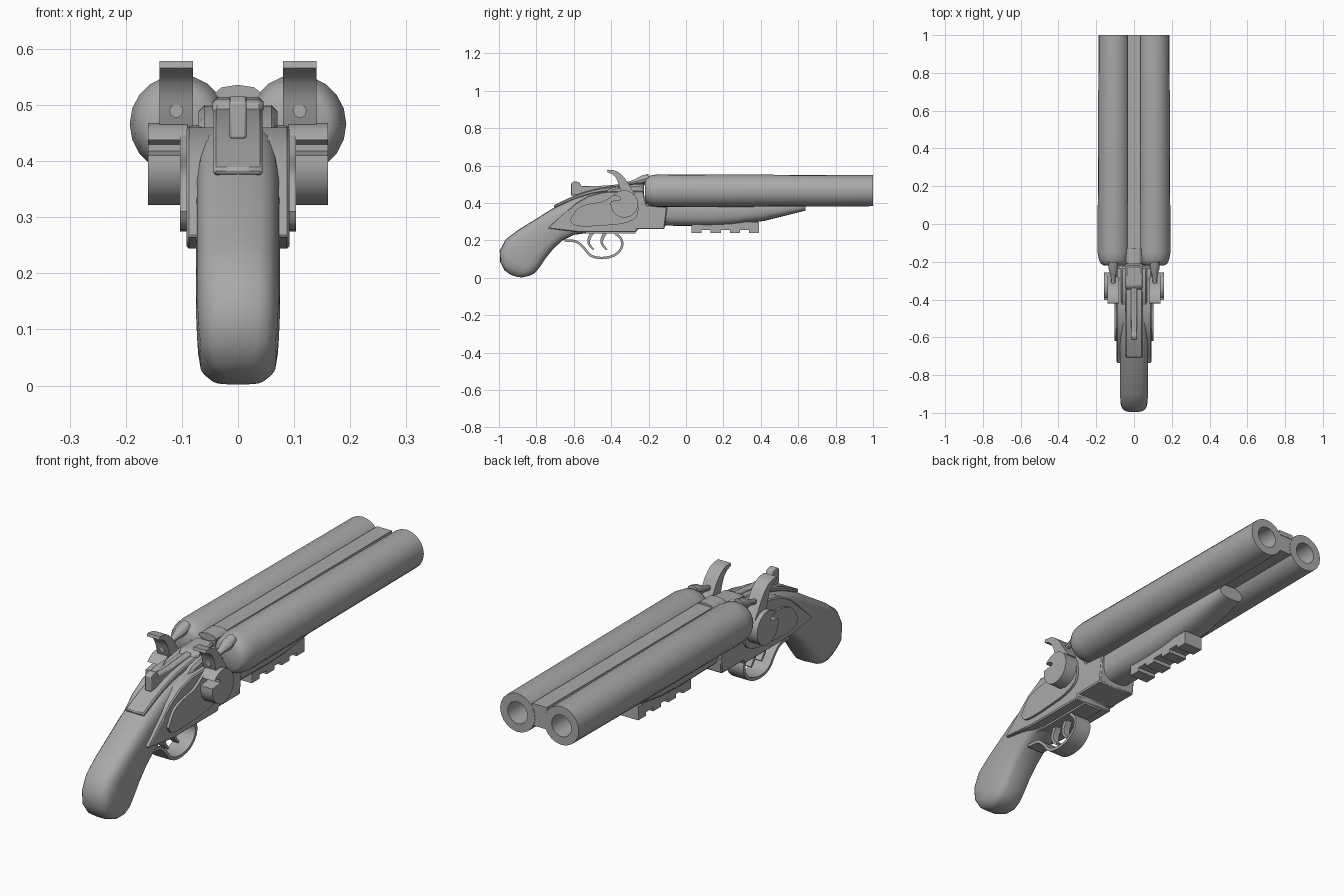
import bpy, bmesh, math
from mathutils import Vector

# Sizes below are given in hundredths of a unit
UNIT = 0.01
default_cube = bpy.data.objects.get("Cube")
if default_cube:
    bpy.data.objects.remove(default_cube, do_unlink=True)

metal = bpy.data.materials.new("plain grey")
metal.use_nodes = True
GREY = (0.4, 0.4, 0.4, 1)
metal.diffuse_color = GREY
metal.node_tree.nodes["Principled BSDF"].inputs["Base Color"].default_value = GREY


def finish(name, bm, bevel=0, segments=2, mirror=False, angle=35):
    """Turn a bmesh into a shaded object, optionally bevelled and mirrored."""
    bmesh.ops.recalc_face_normals(bm, faces=bm.faces)
    bmesh.ops.scale(bm, vec=(UNIT, UNIT, UNIT), verts=bm.verts)
    mesh = bpy.data.meshes.new(name)
    bm.to_mesh(mesh)
    bm.free()
    mesh.materials.append(metal)
    obj = bpy.data.objects.new(name, mesh)
    bpy.context.collection.objects.link(obj)
    bpy.ops.object.select_all(action="DESELECT")
    obj.select_set(True)
    bpy.context.view_layer.objects.active = obj
    bpy.ops.object.shade_smooth_by_angle(angle=math.radians(angle))
    if bevel:
        mod = obj.modifiers.new("edge bevel", "BEVEL")
        mod.width = bevel * UNIT
        mod.segments = segments
        mod.limit_method = "ANGLE"
        mod.angle_limit = math.radians(40)
    if mirror:
        mod = obj.modifiers.new("other side", "MIRROR")
        mod.use_mirror_merge = False
    return obj


def prism(name, outline, x0, x1, **options):
    """Extrude a (y, z) outline across x."""
    bm = bmesh.new()
    rings = [[bm.verts.new((x, y, z)) for y, z in outline] for x in (x0, x1)]
    for ring in rings:
        bm.faces.new(ring)
    count = len(outline)
    for i in range(count):
        j = (i + 1) % count
        bm.faces.new((rings[0][i], rings[0][j], rings[1][j], rings[1][i]))
    return finish(name, bm, **options)


def skin(bm, rings, cap=True):
    """Join successive closed rings of vertices."""
    for a, b in zip(rings, rings[1:]):
        for i in range(len(a)):
            j = (i + 1) % len(a)
            bm.faces.new((a[i], a[j], b[j], b[i]))
    if cap:
        bm.faces.new(rings[0])
        bm.faces.new(rings[-1])


def loft(name, sections, sides=20, power=0.6, **options):
    """Rounded-box sections: (upper y, z, lower y, z, half width)."""
    bm, rings = bmesh.new(), []
    for uy, uz, ly, lz, half in sections:
        top, low = Vector((0, uy, uz)), Vector((0, ly, lz))
        mid, reach = (top + low) / 2, (top - low) / 2
        ring = []
        for i in range(sides):
            a = math.tau * i / sides
            c, s = math.cos(a), math.sin(a)
            across = math.copysign(abs(c) ** power, c) * half
            along = math.copysign(abs(s) ** power, s)
            ring.append(bm.verts.new(mid + reach * along + Vector((across, 0, 0))))
        rings.append(ring)
    skin(bm, rings)
    return finish(name, bm, **options)


def lathe(name, profile, x, z, tilt=0, sides=20, **options):
    """Turn a (y, radius) profile about an axis along y through (x, z)."""
    bm, rings = bmesh.new(), []
    for y, r in profile:
        rings.append([bm.verts.new((x + r * math.cos(math.tau * i / sides), y,
                                    z + y * tilt + r * math.sin(math.tau * i / sides)))
                      for i in range(sides)])
    skin(bm, rings)
    return finish(name, bm, **options)


def curve_through(points, steps=3):
    """Smooth a short list of points with a Catmull-Rom curve."""
    p = [Vector(q) for q in points]
    p = [2 * p[0] - p[1]] + p + [2 * p[-1] - p[-2]]
    result = []
    for a, b, c, d in zip(p, p[1:], p[2:], p[3:]):
        for k in range(steps):
            t = k / steps
            result.append(0.5 * (2 * b + (c - a) * t + (2 * a - 5 * b + 4 * c - d) * t ** 2
                                 + (3 * b - a - 3 * c + d) * t ** 3))
    return result + [p[-2]]


def ribbon(name, path, start, end, x0, x1, **options):
    """Curved strip whose thickness runs from start to end."""
    line = curve_through(path)
    left, right = [], []
    for i, point in enumerate(line):
        step = (line[min(i + 1, len(line) - 1)] - line[max(i - 1, 0)]).normalized()
        half = (start + (end - start) * i / (len(line) - 1)) / 2
        side = Vector((-step.y, step.x)) * half
        left.append(point + side)
        right.append(point - side)
    return prism(name, left + right[::-1], x0, x1, **options)


def block(name, x, y0, y1, z0, z1, **options):
    return prism(name, [(y0, z0), (y1, z0), (y1, z1), (y0, z1)], -x, x, **options)


# Twin hollow barrels with rounded breech ends
lathe("barrels", [(-22, 5.5), (-21, 7), (-19, 8.1), (-15, 8.8), (100, 8.3),
                  (100, 4.7), (10, 4.7)], 10.5, 46.6, mirror=True)

# Web and rib between the barrels
block("barrel_web", 3, -20, 99.8, 43, 51)
block("sight_rib", 3.5, -20, 100, 50.5, 52.6)
loft("rear_sight_block", [(-21, 53.6, -21, 50.5, 4.2), (-13, 53.6, -13, 50.5, 4.2)],
     sides=8, power=1, angle=20)

# Fore-end and accessory rail
loft("fore_end", [(-14, 44, -14, 28, 8), (12, 44, 12, 27.5, 8), (24, 44, 24, 28, 8),
                  (42, 43, 42, 30.5, 7.5), (64, 42, 64, 36, 6)], power=0.75)
prism("rail_base", [(3, 25.6), (39, 25.6), (39, 30), (3, 29)], -4.5, 4.5)
for i in range(4):
    y = 3 + i * 10.2
    block("rail_tooth_" + str(i + 1), 4.5, y, y + 5.4, 24, 25.8)

# Curved grip
loft("grip", [(-25, 47, -25, 27, 7), (-40, 47, -40, 25, 7.3), (-50, 45.5, -52, 24, 7.5),
              (-60, 42.5, -60, 23, 7.5), (-71, 37.3, -66, 20, 7.5), (-81, 31, -71, 15.5, 7.5),
              (-90, 25.5, -75, 10.5, 7.5), (-96.5, 20.5, -78, 6, 7.5),
              (-99.6, 14.5, -80.5, 2.8, 7.3), (-99.4, 8.5, -84, 1, 6.8),
              (-97, 4, -88, 0.2, 5), (-94, 1.8, -91, 0.7, 2.5)], power=0.55, angle=50)

# Receiver, its chamfered top and the lock plates
prism("receiver", [(-74, 26.5), (-58, 24.4), (-26.5, 24.4), (-26, 26), (-11.5, 26),
                   (-10, 38), (-21, 39), (-23, 46.5), (-44, 46), (-52, 44), (-59, 40)],
      -9.2, 9.2, bevel=0.5, segments=1)
prism("breech_top", [(-46, 44), (-22.5, 44), (-22.5, 50), (-30, 49.8), (-40, 48)],
      -7, 7, bevel=1, segments=1)
block("floor_plate", 4.5, -63, -27, 23.6, 24.8)
plate = curve_through([(-62, 31), (-60, 28.3), (-54, 27.5), (-44, 28), (-34, 29), (-27, 32),
                       (-25.5, 38), (-28, 44), (-36, 45.5), (-44, 41), (-52, 39.5),
                       (-58, 37), (-62, 31)])[:-1]
prism("lock_plates", plate, 8.5, 10.3, mirror=True)

# Hammers: a round hub with a slot, a curved spur and a nose
hub = []
for i in range(25):
    a = math.radians(168 + i * 14)
    hub.append((-33 + 7.3 * math.cos(a), 39.5 + 7.3 * math.sin(a)))
hub += [(-37, 44), (-35, 43), (-35, 41.8)]
prism("hammer_hubs", hub, 9, 16, mirror=True)
ribbon("hammer_spurs", [(-30, 43), (-33, 49), (-35, 53), (-38, 56), (-42, 57.2)],
       6.5, 1.3, 8, 14, mirror=True, angle=50)

# Firing pins leaning down into the hammers
lathe("firing_pins", [(-36, 1.2), (-30, 1.2), (-27, 1.5), (-24, 2.4), (-20, 2.4)],
      11, 59, tilt=0.28, sides=10, mirror=True)

# Top tang, lever and lever pivot
ribbon("top_tang", [(-70.5, 38), (-60, 42.8), (-50, 46), (-40, 47.6), (-28, 48.5)],
       1.6, 2.6, -4.4, 4.4, bevel=0.5, segments=1)
prism("top_lever", [(-61.5, 44), (-61.5, 50.5), (-59.5, 51.7), (-57, 51), (-56, 49),
                    (-48, 49), (-38, 49.8), (-30, 50.6), (-30, 48), (-50, 45)],
      -1.5, 1.5, bevel=0.4)
prism("lever_pivot", [(-36, 48), (-22, 49), (-22, 51.5), (-33, 51)], -4.5, 4.5,
      bevel=0.8, segments=1)

# Trigger guard and the two triggers
ribbon("trigger_guard", [(-65, 20), (-59, 19.5), (-55, 16.5), (-51, 12), (-45, 10.6),
                         (-38.5, 12), (-34.5, 16), (-34.5, 20.5), (-38, 24)],
       1.3, 1.3, -4, 4, angle=50)
for name, y in (("rear_trigger", -50), ("front_trigger", -43)):
    ribbon(name, [(y, 24.5), (y - 1.8, 21), (y - 1.8, 18), (y + 0.6, 15)],
           2, 0.9, -1.5, 1.5, angle=50)
